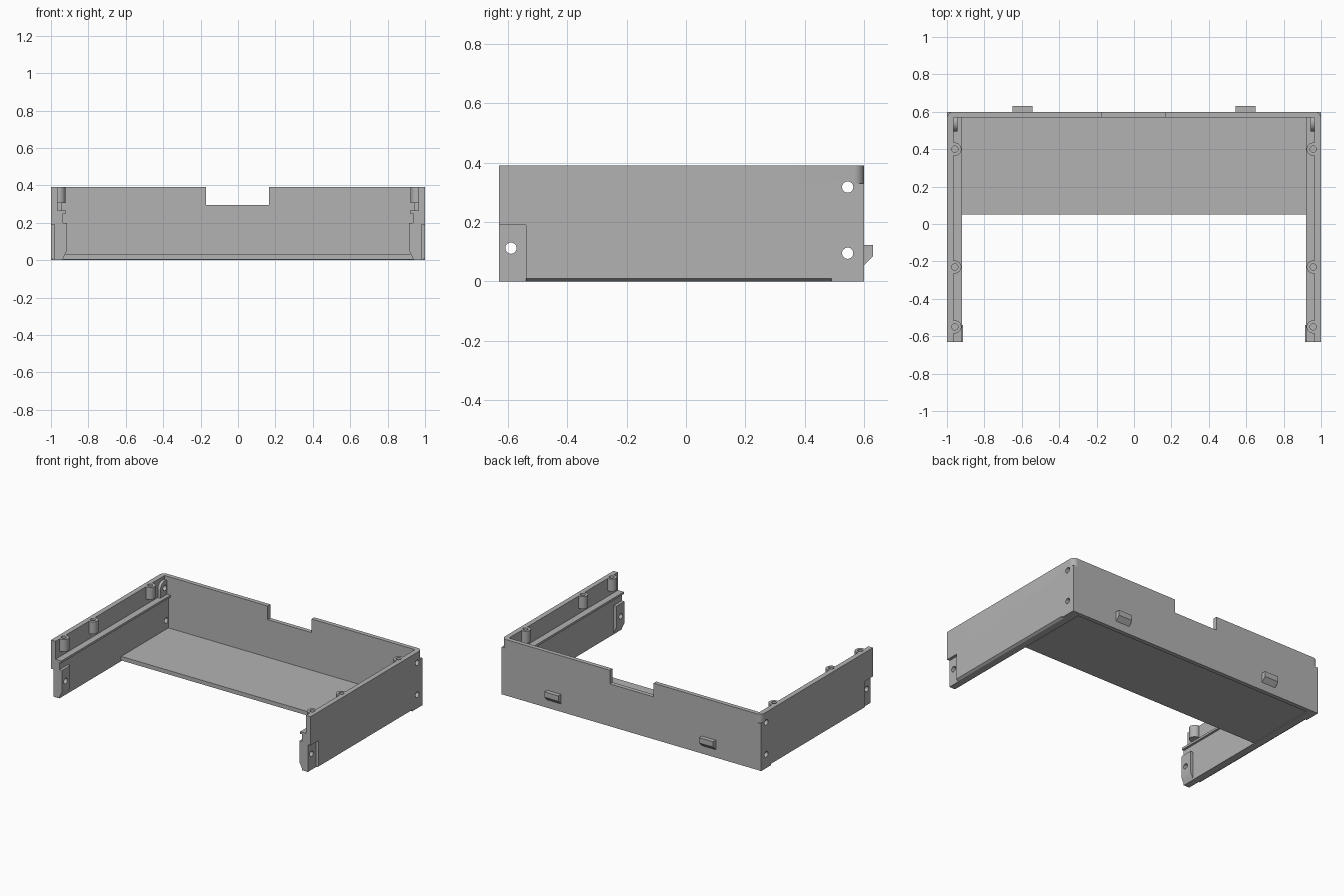
import bpy, bmesh, math

if "Cube" in bpy.data.objects:
    bpy.data.objects.remove(bpy.data.objects["Cube"], do_unlink=True)

GREY = (0.45, 0.45, 0.45, 1)
grey = bpy.data.materials.new("plain grey plastic")
grey.use_nodes = True
grey.diffuse_color = GREY
grey.node_tree.nodes["Principled BSDF"].inputs["Base Color"].default_value = GREY


def prism(name, points, axis, start, end):
    """Extrude a 2D profile along an axis; the points use the other two axes in order."""
    bm = bmesh.new()

    def place(p, d):
        co = list(p)
        co.insert("xyz".index(axis), d)
        return bm.verts.new(co)

    low = [place(p, start) for p in points]
    high = [place(p, end) for p in points]
    bm.faces.new(low)
    bm.faces.new(high)
    n = len(points)
    for i in range(n):
        j = (i + 1) % n
        bm.faces.new((low[i], low[j], high[j], high[i]))
    bmesh.ops.recalc_face_normals(bm, faces=bm.faces)
    mesh = bpy.data.meshes.new(name)
    bm.to_mesh(mesh)
    bm.free()
    mesh.materials.append(grey)
    ob = bpy.data.objects.new(name, mesh)
    bpy.context.collection.objects.link(ob)
    return ob


def box(name, x0, x1, y0, y1, z0, z1):
    return prism(name, [(x0, y0), (x1, y0), (x1, y1), (x0, y1)], "z", z0, z1)


def arc(cx, cy, r, first=0, last=360, steps=24):
    angles = [math.radians(first + (last - first) * i / steps) for i in range(steps + (last - first < 360))]
    return [(cx + r * math.cos(a), cy + r * math.sin(a)) for a in angles]


def cut(ob, cutters):
    for c in cutters:
        c.hide_render = True
        m = ob.modifiers.new("cut", "BOOLEAN")
        m.operation = "DIFFERENCE"
        m.solver = "EXACT"
        m.object = c
    graph = bpy.context.evaluated_depsgraph_get()
    mesh = bpy.data.meshes.new_from_object(ob.evaluated_get(graph))
    ob.modifiers.clear()
    ob.data = mesh
    for c in cutters:
        bpy.data.objects.remove(c, do_unlink=True)


def finish(ob, mirrored=True):
    bpy.ops.object.select_all(action="DESELECT")
    ob.select_set(True)
    bpy.context.view_layer.objects.active = ob
    bpy.ops.object.shade_smooth_by_angle(angle=math.radians(30))
    if mirrored:
        ob.modifiers.new("mirror", "MIRROR").use_axis[0] = True


SCREWS = [(0.545, 0.318), (0.545, 0.095), (-0.59, 0.112)]
POSTS = [0.40, -0.23, -0.55]


def screw_holes():
    return [prism("screw_cutter", arc(y, z, 0.019), "x", 0.8, 1.1) for y, z in SCREWS]


def post_hole(y):
    return prism("post_cutter", arc(0.958, y, 0.017), "z", 0.32, 0.45)


# Side walls with the inner ledge
wall = prism("side_wall", [(1, 0), (1, 0.39), (0.965, 0.39), (0.965, 0.265), (0.92, 0.265),
                           (0.92, 0.25), (0.935, 0.25), (0.935, 0)], "y", -0.63, 0.60)
corner = [(1.1, 0.565)] + arc(0.965, 0.565, 0.035, 0, 90, 8) + [(0.965, 0.7), (1.1, 0.7)]
cut(wall, screw_holes() + [post_hole(y) for y in POSTS] + [
    box("front_recess_cutter", 0.98, 1.1, -0.7, -0.54, -0.1, 0.19),
    prism("bottom_edge_cutter", [(0.985, -0.01), (0.985, 0), (1, 0.01), (1.02, 0.01), (1.02, -0.01)],
          "y", -0.54, 0.49),
    prism("corner_cutter", corner, "z", 0.33, 0.45)])
finish(wall)

# Front pads around the front screw holes
pad = prism("front_pad", [(0.94, 0), (0.915, 0.05), (0.915, 0.2), (0.94, 0.2)], "y", -0.63, -0.54)
cut(pad, screw_holes())
finish(pad)

# Arched bosses around the upper rear screw holes
arch = [(0.572, 0.265)] + [p for p in arc(0.545, 0.318, 0.05, 0, 180, 20) if p[0] < 0.572]
boss = prism("rear_boss", [(0.572, 0.265), (0.572, 0.36)] + arch[1:] + [(0.495, 0.265)],
             "x", 0.945, 0.97)
cut(boss, screw_holes())
finish(boss)

# Hollow screw posts along the top of the side walls
for y in POSTS:
    post = prism("screw_post", arc(0.958, y, 0.035, steps=32), "z", 0.305, 0.39)
    cut(post, [post_hole(y)])
    finish(post)

# Rear wall with the central notch
rear = prism("rear_wall", [(-0.965, 0), (0.965, 0), (0.965, 0.39), (0.167, 0.39), (0.167, 0.295),
                           (-0.17, 0.295), (-0.17, 0.39), (-0.965, 0.39)], "y", 0.57, 0.60)
finish(rear, False)

# Rear latch tabs with a sloped underside
tab = prism("latch_tab", [(0.6, 0.055), (0.63, 0.085), (0.63, 0.122), (0.6, 0.122)], "x", 0.543, 0.65)
finish(tab)

# Floor plate
finish(box("floor_plate", -0.94, 0.94, 0.05, 0.575, 0.005, 0.033), False)
